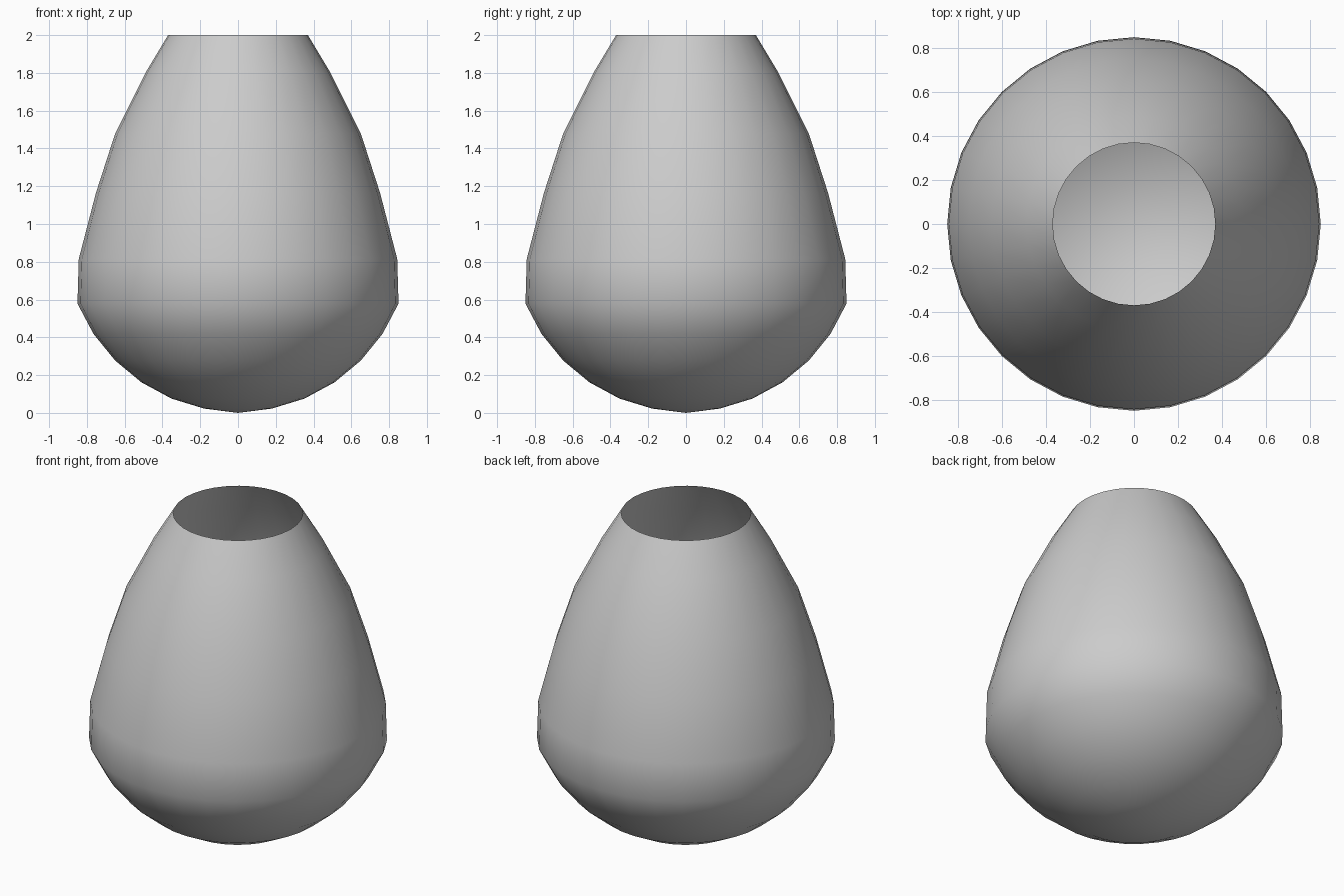
import bpy, bmesh
from math import sin, cos, pi

if "Cube" in bpy.data.objects:
    bpy.data.objects.remove(bpy.data.objects["Cube"])

SIDES = 32
STEP = pi / 16
R = 0.92

# Profile: rounded bowl below, tapering wall above, open at the rim
profile = [(R * sin(i * STEP), 0.005 + 1.01 * R * (1 - cos(i * STEP))) for i in range(1, 7)]
profile += [(0.843, 0.815), (0.752, 1.165), (0.65, 1.48), (0.49, 1.80), (0.37, 2.0)]

bm = bmesh.new()
pole = bm.verts.new((0, 0, 0))
rings = [[bm.verts.new((r * cos(2 * pi * k / SIDES), r * sin(2 * pi * k / SIDES), z))
          for k in range(SIDES)] for r, z in profile]

# Bottom fan, then bands of quads
for k in range(SIDES):
    n = (k + 1) % SIDES
    bm.faces.new((pole, rings[0][n], rings[0][k]))
    for lower, upper in zip(rings, rings[1:]):
        bm.faces.new((lower[k], lower[n], upper[n], upper[k]))

mesh = bpy.data.meshes.new("open_vessel")
bm.to_mesh(mesh)
bm.free()
for face in mesh.polygons:
    face.use_smooth = True
vessel = bpy.data.objects.new("open_vessel", mesh)
bpy.context.collection.objects.link(vessel)
